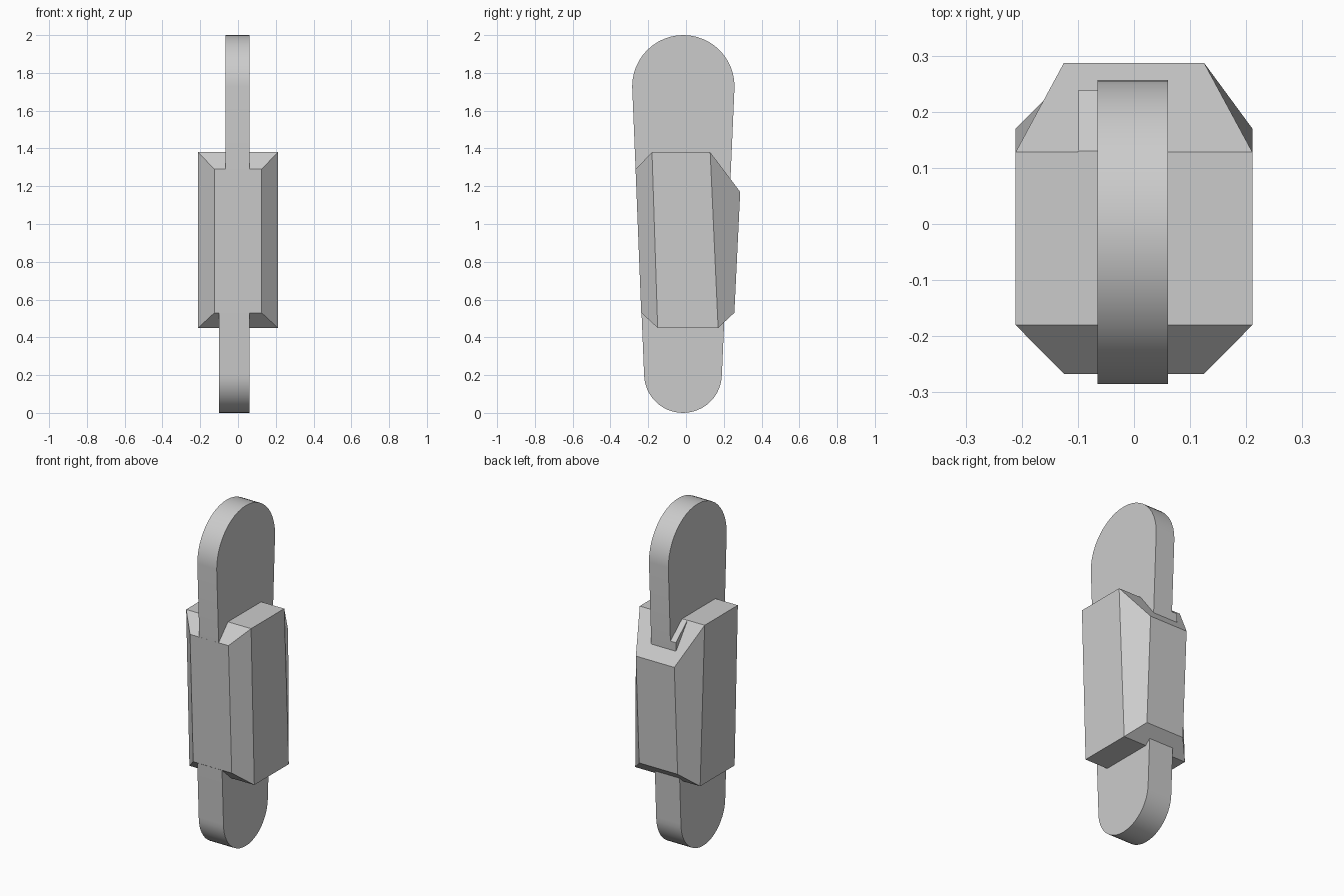
import bpy, math

if "Cube" in bpy.data.objects:
    bpy.data.objects.remove(bpy.data.objects["Cube"])

grey = bpy.data.materials.new("plain grey")
grey.diffuse_color = (0.6, 0.6, 0.6, 1)
grey.use_nodes = True
grey.node_tree.nodes["Principled BSDF"].inputs["Base Color"].default_value = grey.diffuse_color


def make(name, verts, faces):
    mesh = bpy.data.meshes.new(name)
    mesh.from_pydata(verts, [], faces)
    mesh.materials.append(grey)
    ob = bpy.data.objects.new(name, mesh)
    bpy.context.collection.objects.link(ob)
    bpy.context.view_layer.objects.active = ob
    for o in bpy.context.selected_objects:
        o.select_set(False)
    ob.select_set(True)
    # consistent outward normals
    bpy.ops.object.mode_set(mode='EDIT')
    bpy.ops.mesh.select_all(action='SELECT')
    bpy.ops.mesh.normals_make_consistent(inside=False)
    bpy.ops.object.mode_set(mode='OBJECT')
    bpy.ops.object.shade_smooth_by_angle(angle=math.radians(25))
    return ob


def plate(name, profile, x0, x1):
    """Side profile (y, z) extruded along x."""
    n = len(profile)
    verts = [(x, y, z) for x in (x0, x1) for y, z in profile]
    faces = [tuple(range(n)), tuple(range(n, 2 * n))]
    faces += [(i, (i + 1) % n, n + (i + 1) % n, n + i) for i in range(n)]
    return make(name, verts, faces)


def arc(cy, cz, r, start, steps=24):
    """Half circle, counter-clockwise from the start angle."""
    return [(cy + r * math.cos(start + math.pi * i / steps),
             cz + r * math.sin(start + math.pi * i / steps))
            for i in range(steps + 1)]


# Tapered edges shared by the blade and the core
top_arc = arc(-0.014, 1.729, 0.271, 0)
low_arc = arc(-0.016, 0.206, 0.206, math.pi)


def edge_y(side, z):
    t = (z - 0.206) / (1.729 - 0.206)
    return -0.016 + 0.002 * t + side * (0.206 + 0.065 * t)


# Upper blade with a round top
plate("upper_blade",
      [(edge_y(-1, 1.1), 1.1), (edge_y(1, 1.1), 1.1)] + top_arc,
      -0.065, 0.061)

# Core with a round lower tab and chamfered upper end
plate("lower_tab_core",
      low_arc + [(edge_y(1, 1.29), 1.29), (0.13, 1.379),
                 (-0.18, 1.379), (edge_y(-1, 1.29), 1.29)],
      -0.10, 0.061)

# Faceted housing: rings from front to back
# (half width, y at bottom, z bottom, y at top, z top)
rings = [(0.125, -0.237, 0.53, -0.267, 1.29),
         (0.211, -0.150, 0.45, -0.180, 1.38),
         (0.211, 0.170, 0.45, 0.128, 1.38),
         (0.125, 0.256, 0.53, 0.287, 1.17)]
verts = []
for w, yb, zb, yt, zt in rings:
    verts += [(-w, yb, zb), (w, yb, zb), (w, yt, zt), (-w, yt, zt)]
faces = [(0, 1, 2, 3), (12, 13, 14, 15)]
for k in range(0, 12, 4):
    faces += [(k + i, k + (i + 1) % 4, k + 4 + (i + 1) % 4, k + 4 + i)
              for i in range(4)]
make("housing", verts, faces)
